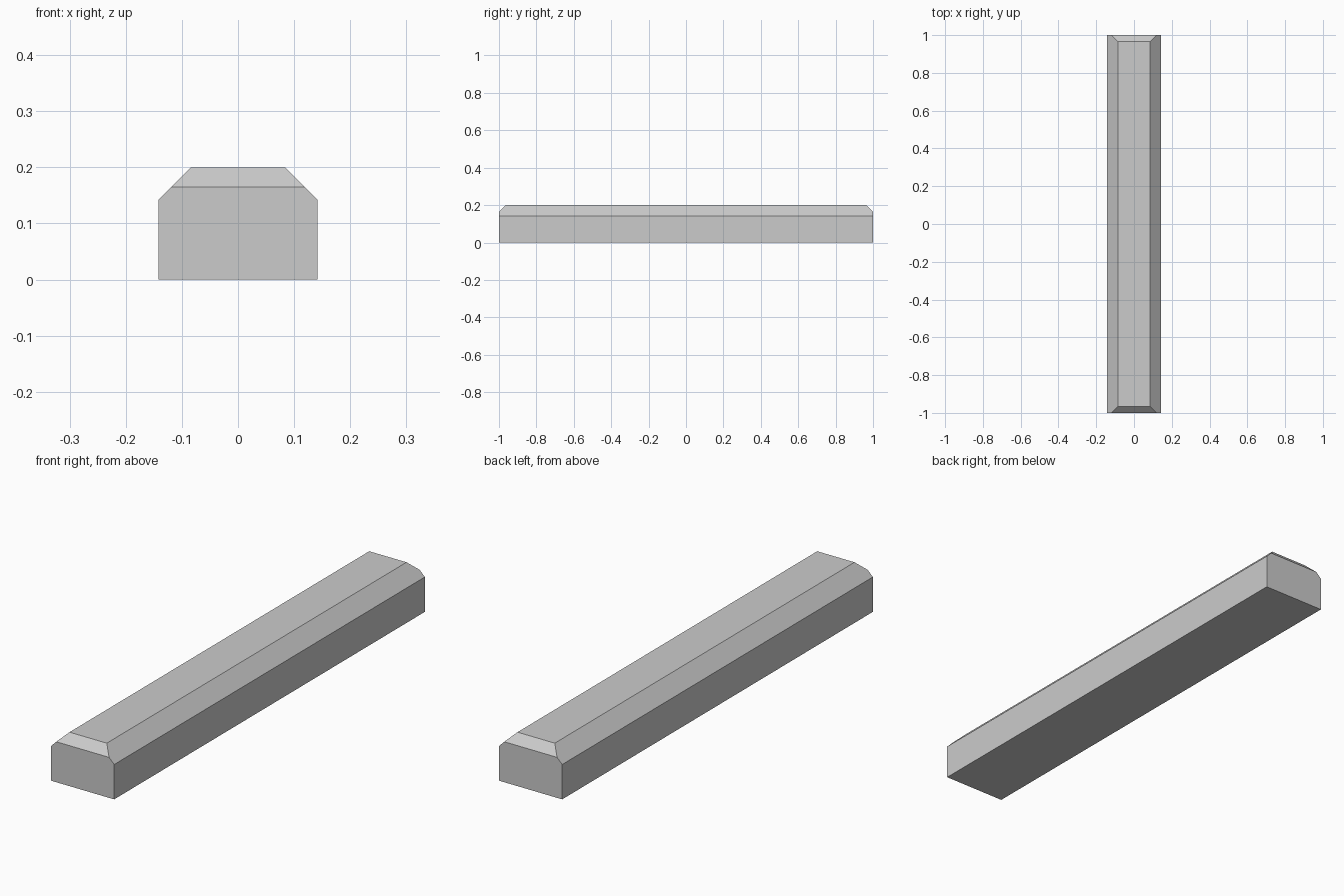
import bpy, bmesh
from mathutils import Vector

if "Cube" in bpy.data.objects:
    bpy.data.objects.remove(bpy.data.objects["Cube"])

W, L, H = 0.142, 1.0, 0.2      # half width, half length, height
SIDE, END = 0.058, 0.035       # bevel sizes on long edges and ends

bm = bmesh.new()

# Cross-section with bevelled top corners, extruded along y
profile = [(-W, 0), (W, 0), (W, H - SIDE), (W - SIDE, H), (-W + SIDE, H), (-W, H - SIDE)]
face = bm.faces.new([bm.verts.new((x, -L, z)) for x, z in profile])
ext = bmesh.ops.extrude_face_region(bm, geom=[face])
verts = [g for g in ext["geom"] if isinstance(g, bmesh.types.BMVert)]
bmesh.ops.translate(bm, verts=verts, vec=(0, 2 * L, 0))

# Slice the 45 degree bevel across the top of each end
for s in (-1, 1):
    cut = bmesh.ops.bisect_plane(
        bm, geom=bm.verts[:] + bm.edges[:] + bm.faces[:], dist=1e-6,
        plane_co=Vector((0, s * L, H - END)), plane_no=Vector((0, s, 1)), clear_outer=True)
    rim = [g for g in cut["geom_cut"] if isinstance(g, bmesh.types.BMEdge)]
    bmesh.ops.contextual_create(bm, geom=rim)

bmesh.ops.recalc_face_normals(bm, faces=bm.faces[:])
mesh = bpy.data.meshes.new("bevelled_beam")
bm.to_mesh(mesh)
bm.free()
beam = bpy.data.objects.new("bevelled_beam", mesh)
bpy.context.collection.objects.link(beam)
